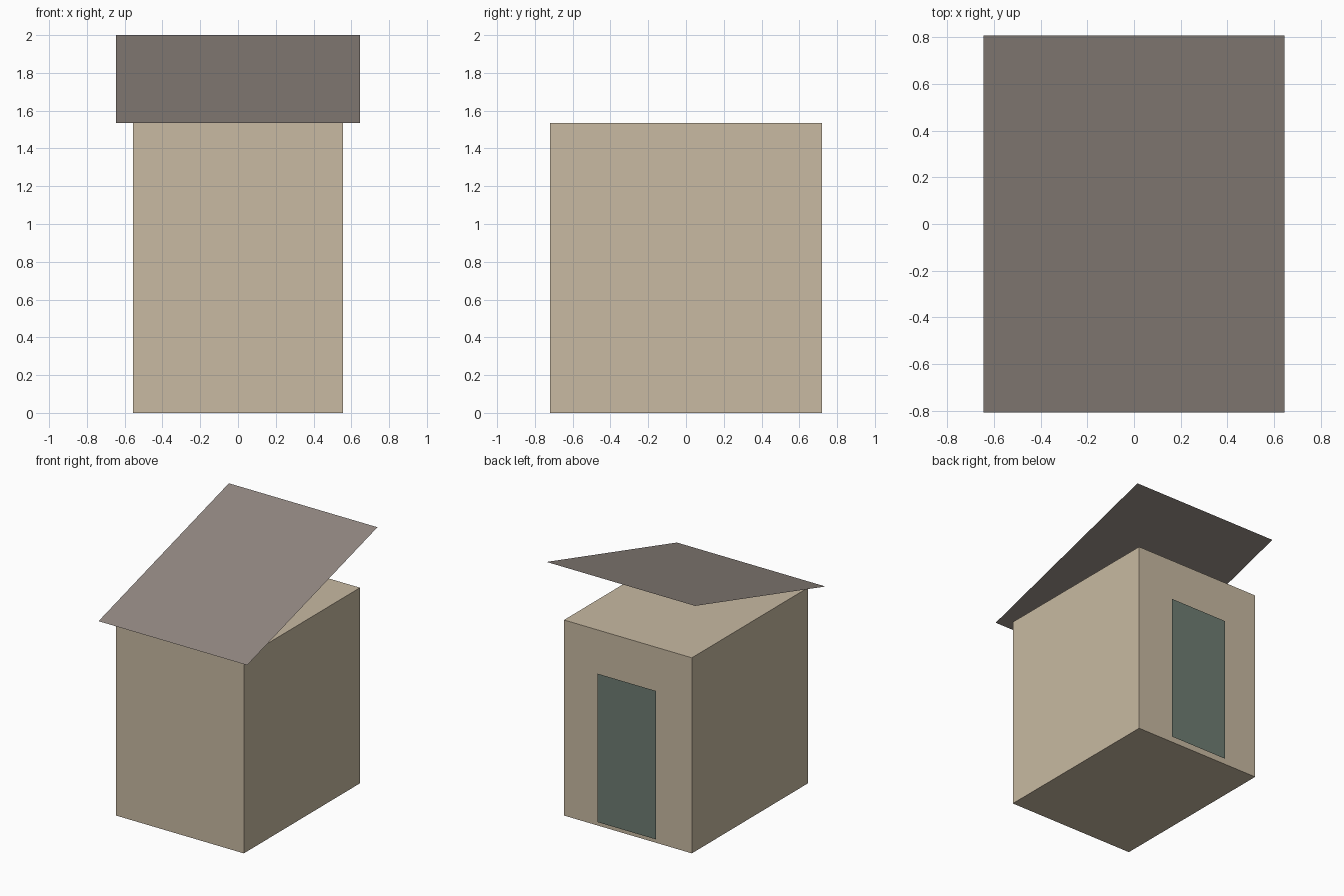
import bpy

cube = bpy.data.objects.get("Cube")
if cube:
    bpy.data.objects.remove(cube, do_unlink=True)


def material(name, rgb):
    mat = bpy.data.materials.new(name)
    mat.use_nodes = True
    mat.diffuse_color = (*rgb, 1)
    bsdf = next(n for n in mat.node_tree.nodes if n.type == 'BSDF_PRINCIPLED')
    bsdf.inputs["Base Color"].default_value = (*rgb, 1)
    return mat


def add_part(name, verts, faces, mat):
    mesh = bpy.data.meshes.new(name)
    mesh.from_pydata(verts, [], faces)
    mesh.materials.append(mat)
    obj = bpy.data.objects.new(name, mesh)
    bpy.context.collection.objects.link(obj)
    return obj


def sheet(name, half_width, low, high, mat, flip=False):
    """Flat rectangle spanning x, between a low and a high (y, z) edge."""
    verts = [(-half_width, *low), (half_width, *low),
             (half_width, *high), (-half_width, *high)]
    order = (3, 2, 1, 0) if flip else (0, 1, 2, 3)
    return add_part(name, verts, [order], mat)


wall_paint = material("beige wall", (0.58, 0.49, 0.36))
roof_paint = material("grey brown roof", (0.285, 0.245, 0.22))
door_paint = material("grey green door", (0.155, 0.205, 0.17))

WALL_HEIGHT = 1.535
HALF_DEPTH = 0.72

# Closed box body
bpy.ops.mesh.primitive_cube_add(size=1, location=(0, 0, WALL_HEIGHT / 2))
walls = bpy.context.object
walls.name = "walls"
walls.scale = (1.11, 2 * HALF_DEPTH, WALL_HEIGHT)
bpy.ops.object.transform_apply(location=True, rotation=False, scale=True)
walls.data.materials.append(wall_paint)

# Thin roof sheet, low at the front and rising to the back
sheet("roof", 0.645, (-0.808, WALL_HEIGHT), (0.808, 2.0), roof_paint)

# Door panel just off the back wall
door_y = HALF_DEPTH + 0.015
sheet("door", 0.255, (door_y, 0.035), (door_y, 1.2), door_paint, flip=True)
